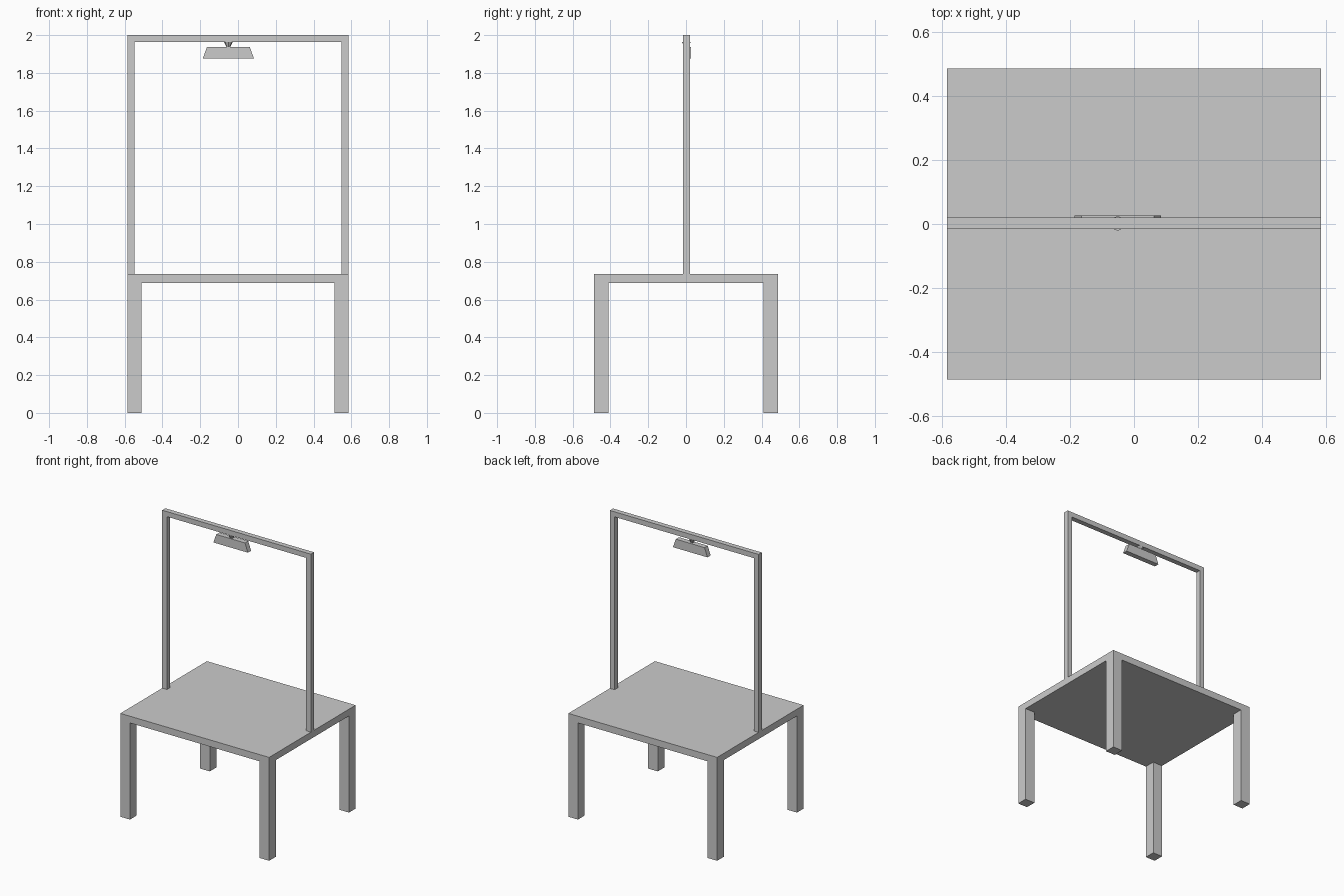
import bpy, bmesh
from mathutils import Matrix

cube = bpy.data.objects.get("Cube")
if cube:
    bpy.data.objects.remove(cube, do_unlink=True)

grey = bpy.data.materials.new("plain_grey")
grey.use_nodes = True
colour = (0.6, 0.6, 0.6, 1)
grey.diffuse_color = colour
grey.node_tree.nodes["Principled BSDF"].inputs["Base Color"].default_value = colour


def add_object(name, bm):
    bmesh.ops.recalc_face_normals(bm, faces=bm.faces)
    mesh = bpy.data.meshes.new(name)
    bm.to_mesh(mesh)
    bm.free()
    mesh.materials.append(grey)
    obj = bpy.data.objects.new(name, mesh)
    bpy.context.collection.objects.link(obj)
    return obj


def box(name, low, high):
    bm = bmesh.new()
    bmesh.ops.create_cube(bm, size=1)
    for v in bm.verts:
        v.co = [h if c > 0 else l for c, l, h in zip(v.co, low, high)]
    return add_object(name, bm)


HALF_X, HALF_Y = 0.585, 0.486
TOP, UNDER, LEG = 0.735, 0.687, 0.075
POST, Y0, Y1, BAR = 0.037, -0.016, 0.02, 1.964

# Table top and four corner legs
box("table_top", (-HALF_X, -HALF_Y, UNDER), (HALF_X, HALF_Y, TOP))
for side, sx in (("right", -1), ("left", 1)):
    for end, sy in (("front", -1), ("back", 1)):
        xs = sorted((sx * HALF_X, sx * (HALF_X - LEG)))
        ys = sorted((sy * HALF_Y, sy * (HALF_Y - LEG)))
        box(f"{end}_{side}_leg", (xs[0], ys[0], 0), (xs[1], ys[1], UNDER))

    # Upright post of the overhead frame
    xs = sorted((sx * HALF_X, sx * (HALF_X - POST)))
    box(f"{side}_post", (xs[0], Y0, TOP), (xs[1], Y1, BAR))

# Crossbar joining the posts
box("crossbar", (-HALF_X, Y0, BAR), (HALF_X, Y1, 2))

# Lamp shade: a bar whose ends slope inward towards the top
LAMP_X = -0.051
shade = box("lamp_shade", (LAMP_X - 0.136, -0.01, 1.875), (LAMP_X + 0.136, 0.026, 1.938))
for v in shade.data.vertices:
    if v.co.z > 1.9:
        v.co.x = LAMP_X + (v.co.x - LAMP_X) * 0.83

# Small tapered mount between the crossbar and the shade
bm = bmesh.new()
bmesh.ops.create_cone(bm, cap_ends=True, segments=8, radius1=0.01, radius2=0.023,
                      depth=BAR - 1.936,
                      matrix=Matrix.Translation((LAMP_X, 0.002, (BAR + 1.936) / 2)))
add_object("lamp_mount", bm)
